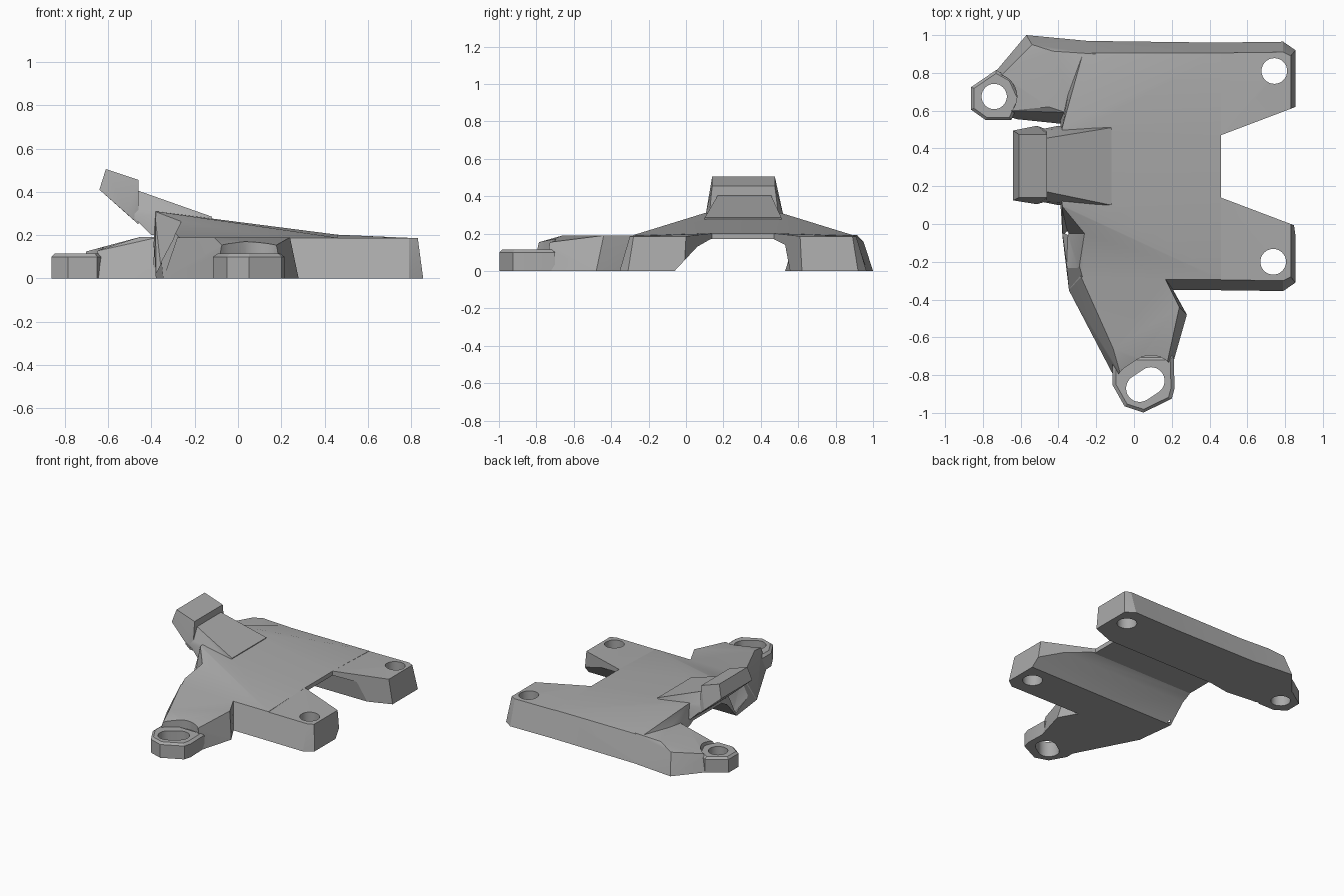
import bpy, bmesh, math

cube = bpy.data.objects.get("Cube")
if cube:
    bpy.data.objects.remove(cube)

grey = bpy.data.materials.new("plain_grey")
grey.use_nodes = True
colour = (0.4, 0.4, 0.4, 1)
grey.diffuse_color = colour
grey.node_tree.nodes["Principled BSDF"].inputs["Base Color"].default_value = colour


def hull(name, points):
    """Convex solid around the given points."""
    bm = bmesh.new()
    for p in points:
        bm.verts.new(p)
    res = bmesh.ops.convex_hull(bm, input=bm.verts[:])
    loose = {v for v in res["geom_interior"] + res["geom_unused"]
             if isinstance(v, bmesh.types.BMVert)}
    bmesh.ops.delete(bm, geom=list(loose), context='VERTS')
    bmesh.ops.dissolve_limit(bm, angle_limit=0.01, verts=bm.verts[:], edges=bm.edges[:])
    bmesh.ops.recalc_face_normals(bm, faces=bm.faces[:])
    mesh = bpy.data.meshes.new(name)
    bm.to_mesh(mesh)
    bm.free()
    mesh.materials.append(grey)
    ob = bpy.data.objects.new(name, mesh)
    bpy.context.collection.objects.link(ob)
    return ob


def at(z, outline):
    return [(x, y, z) for x, y in outline]


def circle(x, y, r, n=32):
    return [(x + r * math.cos(i * math.tau / n), y + r * math.sin(i * math.tau / n))
            for i in range(n)]


def drill(name, centres, r, low, high):
    """Round or slotted cutter."""
    ring = [p for x, y in centres for p in circle(x, y, r)]
    return hull(name, at(low, ring) + at(high, ring))


def pad(name, outline):
    """Flat mounting pad with a bevelled top edge."""
    cx = sum(p[0] for p in outline) / len(outline)
    cy = sum(p[1] for p in outline) / len(outline)
    inner = [(cx + (x - cx) * 0.88, cy + (y - cy) * 0.88) for x, y in outline]
    return hull(name, at(0, outline) + at(0.1, outline) + at(0.115, inner))


def combine(target, tool, operation):
    mod = target.modifiers.new(tool.name, 'BOOLEAN')
    mod.operation = operation
    mod.solver = 'EXACT'
    mod.object = tool
    bpy.context.view_layer.objects.active = target
    bpy.ops.object.modifier_apply(modifier=mod.name)
    bpy.data.objects.remove(tool)


# Central body with a low hipped roof
body = hull("bracket_body",
            at(0, [(-.345, -.345), (.46, -.35), (.46, .96), (-.3, .97), (-.4, .11), (-.4, .52)])
            + at(.188, [(-.27, -.29), (.46, -.295), (.46, .905), (-.27, .905)])
            + at(.31, [(-.38, .1), (-.38, .51)])
            + at(.202, [(.46, .14), (.46, .47)]))

# Hollow in the right flank
combine(body, hull("flank_cutter", [(-.25, -.05, .3), (-.39, .12, .35), (-.28, -.3, .25),
                                    (-.35, -.05, 0), (-.36, -.3, .1), (-.6, -.05, .2)]),
        'DIFFERENCE')

# Two arms on the left side, mirrored about the channel
arm = (at(0, [(.25, -.348), (.79, -.355), (.855, -.31), (.855, -.01), (.46, .14), (.25, .14)])
       + at(.186, [(.25, -.293), (.79, -.3), (.83, -.28), (.83, 0), (.25, .1)])
       + [(.46, .14, .202)])
combine(body, hull("front_arm", arm), 'UNION')
combine(body, hull("rear_arm", [(x, .61 - y, z) for x, y, z in arm]), 'UNION')

# Front leg
combine(body, hull("front_leg",
                   at(0, [(-.345, -.35), (-.33, -.2), (-.115, -.79), (.2, -.76), (.28, -.48), (.18, -.3)])
                   + at(.19, [(-.28, -.28), (-.11, -.66), (.24, -.44), (.16, -.28)])
                   + at(.15, [(-.07, -.8), (.17, -.76)])), 'UNION')
combine(body, hull("channel_cutter",
                   [(x, y, z) for x in (-.9, 1) for y, z in
                    [(-.08, -.02), (-.06, 0), (.06, .08), (.06, .13), (.13, .17),
                     (.47, .17), (.53, .14), (.53, .08), (.56, -.02)]]), 'DIFFERENCE')

# Rear wing
combine(body, hull("rear_wing",
                   at(0, [(-.73, .81), (-.57, 1), (-.33, .975), (-.2, .965), (-.2, .56),
                          (-.38, .53), (-.62, .555), (-.76, .6)])
                   + at(.192, [(-.43, .915), (-.2, .9), (-.2, .6), (-.36, .59), (-.45, .62)])
                   + at(.155, [(-.54, .95)])
                   + at(.125, [(-.7, .79), (-.66, .6)])), 'UNION')

# Recessed seats, then mounting pads
slot = [(.03, -.87), (.09, -.83)]
wing_hole = [(-.74, .675)]
combine(body, drill("foot_seat", slot, .135, .105, .5), 'DIFFERENCE')
combine(body, drill("wing_seat", wing_hole, .12, .105, .5), 'DIFFERENCE')
combine(body, pad("foot_pad", [(-.115, -.7), (-.115, -.85), (-.05, -.965), (.05, -.998),
                               (.2, -.925), (.215, -.87), (.21, -.7)]), 'UNION')
combine(body, pad("wing_pad", [(-.862, .725), (-.862, .605), (-.785, .55), (-.65, .55),
                               (-.6, .66), (-.65, .77), (-.73, .815)]), 'UNION')

# Neck and angled head block
combine(body, hull("neck",
                   [(x, y, z) for x, z, a, b in
                    [(-.46, .405, .17, .455), (-.12, .285, .1, .51), (-.5, .3, .12, .5),
                     (-.4, .2, .1, .52), (-.15, .2, .1, .52)] for y in (a, b)]), 'UNION')
combine(body, hull("head_block",
                   [(x, y, z) for x, z, a, b in
                    [(-.64, .41, .125, .495), (-.61, .505, .14, .475),
                     (-.46, .455, .14, .475), (-.515, .3, .105, .52),
                     (-.46, .25, .12, .5)] for y in (a, b)]), 'UNION')

# Through holes
for name, centres, r in [("foot_hole", slot, .072), ("wing_hole", wing_hole, .067),
                         ("front_arm_hole", [(.737, -.2)], .068),
                         ("rear_arm_hole", [(.743, .81)], .068)]:
    combine(body, drill(name, centres, r, -.1, .5), 'DIFFERENCE')

bpy.ops.object.select_all(action='DESELECT')
body.select_set(True)
bpy.context.view_layer.objects.active = body
bpy.ops.object.shade_smooth_by_angle(angle=math.radians(20))
